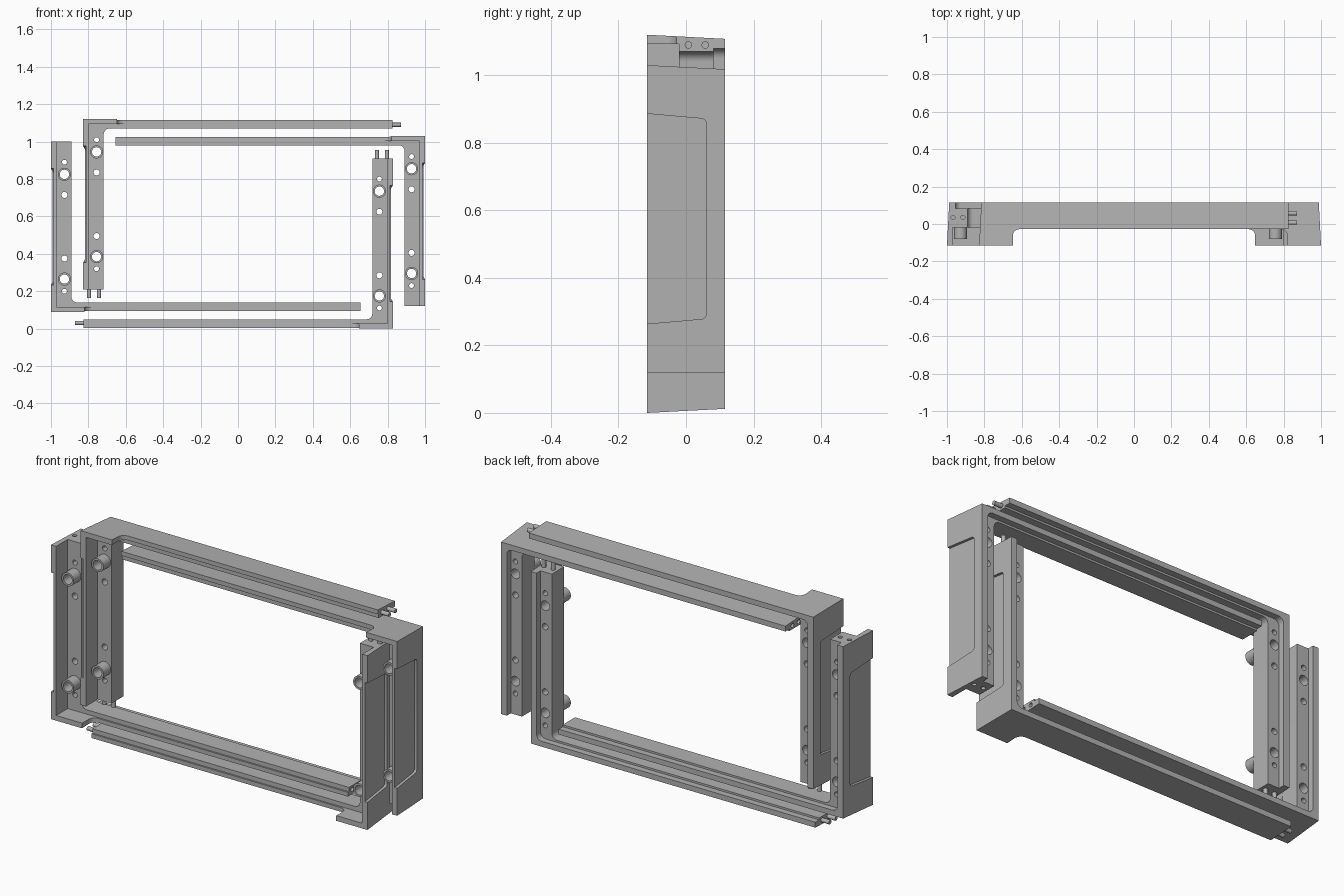
import bpy, bmesh, math
from mathutils import Matrix

if "Cube" in bpy.data.objects:
    bpy.data.objects.remove(bpy.data.objects["Cube"])

# Local frame of a corner: x along the beam, z along the leg, y front to back
FRONT, STEP, REBATE, BACK = -0.115, -0.02, 0.082, 0.115
BEAM, LEG, WALL = 1.655, 0.91, 0.03
MID = LEG / 2
DRAFT = 0.012
BOSS_X = 0.072

grey = bpy.data.materials.new("plain grey")
grey.use_nodes = True
tone = (0.45, 0.45, 0.45, 1)
grey.diffuse_color = tone
grey.node_tree.nodes["Principled BSDF"].inputs["Base Color"].default_value = tone


def new_object(name, bm):
    bmesh.ops.recalc_face_normals(bm, faces=bm.faces)
    mesh = bpy.data.meshes.new(name)
    bm.to_mesh(mesh)
    bm.free()
    mesh.materials.append(grey)
    obj = bpy.data.objects.new(name, mesh)
    bpy.context.collection.objects.link(obj)
    return obj


def prism(points, axis, low, high):
    """Extrude a 2D outline along y or z, or along x."""
    place = {"x": lambda a, b, c: (c, a, b),
             "y": lambda a, b, c: (a, c, b),
             "z": lambda a, b, c: (a, b, c)}[axis]
    bm = bmesh.new()
    face = bm.faces.new([bm.verts.new(place(a, b, low)) for a, b in points])
    end = bmesh.ops.extrude_face_region(bm, geom=[face])["geom"]
    shift = place(0, 0, high - low)
    bmesh.ops.translate(bm, vec=shift, verts=[v for v in end if isinstance(v, bmesh.types.BMVert)])
    return new_object("solid", bm)


def circle(a, b, r, n=24):
    return [(a + r * math.cos(i * math.tau / n), b + r * math.sin(i * math.tau / n)) for i in range(n)]


def arc(a, b, r, start, stop, n=8):
    angles = [math.radians(start + (stop - start) * i / n) for i in range(n + 1)]
    return [(a + r * math.cos(t), b + r * math.sin(t)) for t in angles]


def corner_outline(leg, beam, r):
    """L shape with a rounded inner corner."""
    return ([(0, 0), (BEAM, 0), (BEAM, beam)]
            + arc(leg + r, beam + r, r, 270, 180) + [(leg, LEG), (0, LEG)])


def combine(obj, other, operation):
    mod = obj.modifiers.new(operation, "BOOLEAN")
    mod.operation, mod.object, mod.solver = operation, other, "EXACT"
    graph = bpy.context.evaluated_depsgraph_get()
    mesh = bpy.data.meshes.new_from_object(obj.evaluated_get(graph))
    obj.modifiers.clear()
    obj.data = mesh
    bpy.data.objects.remove(other)


def build_corner(name, plug):
    # Stepped body: main section and the narrower rear lip
    obj = prism(corner_outline(0.11, 0.05, 0.03), "y", STEP, REBATE)
    combine(obj, prism(corner_outline(0.045, 0.04, 0.03), "y", REBATE, BACK), "UNION")
    # Thin outer wall along the leg, and the flange sweeping into the beam
    wall = [(0, FRONT), (WALL, FRONT), (WALL, STEP), (0, STEP)]
    combine(obj, prism(wall, "z", 0, LEG), "UNION")
    lip = STEP - 0.008
    flange = ([(0, FRONT), (0.18, FRONT)] + arc(0.215, lip - 0.035, 0.035, 180, 90)
              + [(BEAM, lip), (BEAM, STEP), (0, STEP)])
    combine(obj, prism(flange, "z", 0, 0.027), "UNION")
    # Draft on the outer faces
    for v in obj.data.vertices:
        slope = DRAFT * (v.co.y - FRONT) / (BACK - FRONT)
        if abs(v.co.x) < 1e-4:
            v.co.x += slope
        if abs(v.co.z) < 1e-4:
            v.co.z += slope
    # Shallow grip recess in the leg's outer side
    corner = arc(0.045, MID + 0.282, 0.015, 90, 0, 5)
    grip = [(FRONT - 0.01, MID + 0.312)] + corner
    grip += [(a, 2 * MID - b) for a, b in reversed(grip)]
    cutter = prism(grip, "x", -0.05, 0.014)
    for v in cutter.data.vertices:
        if v.co.x > 0:
            v.co.x += DRAFT * (v.co.y - FRONT) / (BACK - FRONT)
    combine(obj, cutter, "DIFFERENCE")
    # Screw bosses and through holes
    for side in (-1, 1):
        z = MID + side * 0.28
        combine(obj, prism(circle(BOSS_X, z, 0.035), "y", -0.08, 0), "UNION")
        for offset, r in ((0.28, 0.025), (0.17, 0.016), (0.345, 0.013)):
            hole = prism(circle(BOSS_X, MID + side * offset, r), "y", -0.1, 0.1)
            combine(obj, hole, "DIFFERENCE")
    # Dowel pegs or matching sockets at both free ends
    reach, mode = (0.045, "UNION") if plug else (-0.045, "DIFFERENCE")
    root = -0.01 if plug else 0.01
    for a in (0.032, 0.085):
        dowel = prism(circle(a, 0.035, 0.011, 16), "z", LEG + root, LEG + reach)
        combine(obj, dowel, mode)
    for a in (0.007, 0.057):
        dowel = prism(circle(a, 0.03, 0.011, 16), "x", BEAM + root, BEAM + reach)
        combine(obj, dowel, mode)
    obj.name = name
    return obj


def place(obj, x, z, sx, sz):
    """Move a corner into position, reflecting it as needed."""
    obj.data.transform(Matrix.Translation((x, 0, z)) @ Matrix.Diagonal((sx, 1, sz, 1)))
    if sx * sz < 0:
        obj.data.flip_normals()
    bpy.ops.object.select_all(action="DESELECT")
    obj.select_set(True)
    bpy.context.view_layer.objects.active = obj
    bpy.ops.object.shade_smooth_by_angle(angle=math.radians(30))


def twin(obj, name):
    copy = obj.copy()
    copy.data = obj.data.copy()
    copy.name = name
    bpy.context.collection.objects.link(copy)
    return copy


# Two pegged corners and two socketed corners, each pair turned half way round
TOP = 1.12
upper_right = build_corner("upper_right_pegged_corner", True)
lower_left = twin(upper_right, "lower_left_pegged_corner")
lower_right = build_corner("lower_right_socket_corner", False)
upper_left = twin(lower_right, "upper_left_socket_corner")
place(upper_right, -0.828, TOP, 1, -1)
place(lower_left, 0.828, 0, -1, 1)
place(lower_right, -1, 0.09, 1, 1)
place(upper_left, 1, TOP - 0.09, -1, -1)
